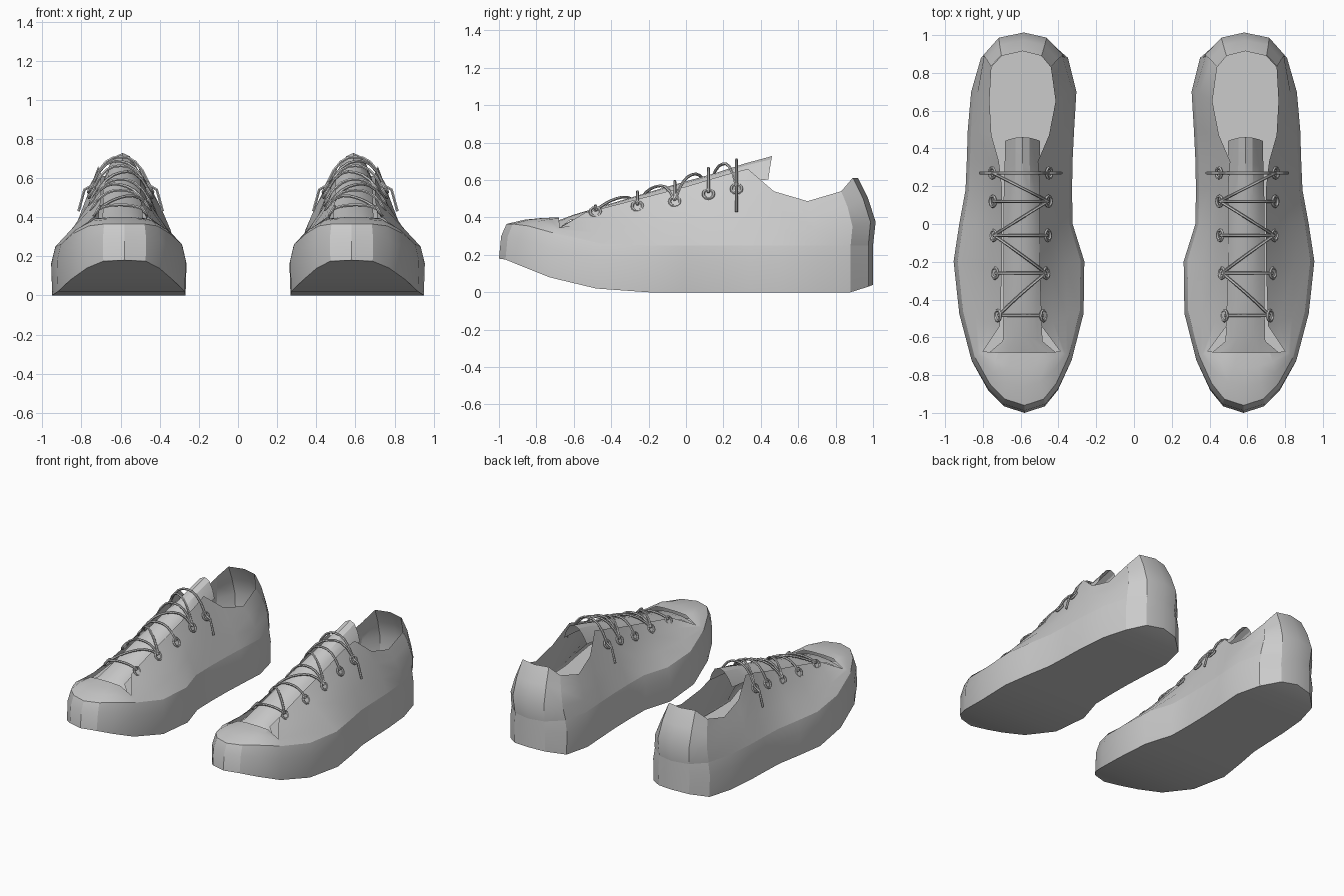
import bpy, bmesh, math
from mathutils import Vector

if "Cube" in bpy.data.objects:
    bpy.data.objects.remove(bpy.data.objects["Cube"])

CX = 0.6   # centre line of one shoe; the other is mirrored over x = 0

# outline stations, toe to heel: y, inner x, outer x, bottom z, seam z
OUT = [(-.965, -.13, .09, .175, .365), (-.88, -.20, .175, .14, .355), (-.73, -.27, .26, .08, .315),
       (-.48, -.333, .325, .02, .262), (-.2, -.337, .355, 0, .25), (0, -.275, .325, 0, .25),
       (.18, -.272, .292, 0, .25), (.34, -.275, .285, 0, .25), (.5, -.283, .28, 0, .25),
       (.7, -.295, .262, 0, .25), (.88, -.25, .21, 0, .25), (.975, -.14, .11, .03, .25)]
# upper edge for the same stations: y, inner x, outer x, z
EDGE = [(-.68, -.05, .05, .40), (-.68, -.12, .12, .395), (-.675, -.21, .2, .345),
        (-.54, -.11, .11, .425), (-.25, -.1, .1, .50), (0, -.1, .1, .565),
        (.2, -.1, .1, .625), (.33, -.09, .115, .66), (.47, -.15, .155, .54),
        (.65, -.185, .165, .487), (.83, -.16, .155, .54), (.89, -.11, .10, .61)]


def loop(toe, sides, heel):
    """Closed ring: toe, inner side, heel, outer side back to toe."""
    return ([Vector(toe)] + [Vector((a, y, z)) for y, a, b, z in sides] + [Vector(heel)]
            + [Vector((b, y, z)) for y, a, b, z in reversed(sides)])


def ring(sx, sy, zf):
    """Outline ring scaled in x, pulled back at the toe; zf blends bottom to seam."""
    f = lambda y: y * sy if y < 0 else y
    s = [(f(y), a * sx, b * sx, zb + (zs - zb) * zf) for y, a, b, zb, zs in OUT]
    return loop((-.02, -sy, .18 + .185 * zf), s, (-.02, 1, .04 + .21 * zf))


def finish(ob, angle=25):
    bpy.ops.object.select_all(action='DESELECT')
    ob.select_set(True)
    bpy.context.view_layer.objects.active = ob
    if ob.type != 'MESH':
        bpy.ops.object.convert(target='MESH')
        ob = bpy.context.object
    bpy.ops.object.shade_smooth_by_angle(angle=math.radians(angle))
    m = ob.modifiers.new("pair", 'MIRROR')
    m.use_mirror_merge = False
    return ob


def loft(name, rows, closed=True, cap=False, angle=25):
    bm = bmesh.new()
    vs = [[bm.verts.new((p[0] + CX, p[1], p[2])) for p in r] for r in rows]
    n = len(rows[0])
    for r, q in zip(vs, vs[1:]):
        for i in range(n if closed else n - 1):
            j = (i + 1) % n
            bm.faces.new((r[i], r[j], q[j], q[i]))
    if cap:
        # bottom is closed by cross strips between the inner and outer side
        r = vs[0]
        bm.faces.new((r[0], r[1], r[-1]))
        for i in range(1, n // 2 - 1):
            bm.faces.new((r[i], r[i + 1], r[n - i - 1], r[n - i]))
        bm.faces.new((r[n // 2 - 1], r[n // 2], r[n // 2 + 1]))
    bmesh.ops.recalc_face_normals(bm, faces=bm.faces)
    me = bpy.data.meshes.new(name)
    bm.to_mesh(me)
    bm.free()
    ob = bpy.data.objects.new(name, me)
    bpy.context.collection.objects.link(ob)
    return finish(ob, angle)


# sole with raised toe bumper
bottom, shoulder, seam = ring(.985, 1, 0), ring(1, .988, .65), ring(.94, .96, 1)
loft("sole", [bottom, shoulder, seam], cap=True)

# upper: seam to throat and collar edge
edge = loop((0, -.68, .40), EDGE, (-.01, .915, .612))
mids = []
for t, k in ((.35, .022), (.7, .016)):
    row = []
    for s, e in zip(seam, edge):
        p = s.lerp(e, t)
        if s.y > .6:
            p.y += k * 1.8 * (s.y - .6) / .4
            p.x += math.copysign(k * .5, s.x) if abs(s.x) > .05 else 0
        if s.y < -.6:
            p.z += k * .5
        row.append(p)
    mids.append(row)
loft("upper", [seam] + mids + [edge])

# heel patch: the back columns of the upper, lifted slightly
n = len(seam)
back = range(n // 2 - 2, n // 2 + 3)
loft("heel_patch", [[r[i] + Vector((r[i].x * .02, .004 if r is not seam else 0, 0)) for i in back]
                    for r in [seam] + mids + [edge]], closed=False)

# insole seen through the opening
floor = [Vector((p.x * .93, p.y * .95, .25)) for p in seam]
loft("insole", [floor], cap=True)

# tongue: y, half width, crown z, side drop
TONGUE = [(-.68, .2, .385, .06), (-.6, .105, .415, .03), (-.4, .1, .475, .04), (-.1, .1, .565, .05),
          (.15, .1, .635, .07), (.32, .095, .69, .1), (.46, .092, .728, .125)]
loft("tongue", [[Vector((-.01 + w * u, y - .02 * u * u, z - d * abs(u) ** 2.2)) for u in
                 (-1, -.75, -.4, 0, .4, .75, 1)] for y, w, z, d in TONGUE], closed=False)


def tube(name, pts, r=.008):
    cu = bpy.data.curves.new(name, 'CURVE')
    cu.dimensions = '3D'
    cu.bevel_depth = r
    cu.bevel_resolution = 1
    cu.use_fill_caps = True
    sp = cu.splines.new('POLY')
    sp.points.add(len(pts) - 1)
    for q, p in zip(sp.points, pts):
        q.co = (p[0] + CX, p[1], p[2], 1)
    ob = bpy.data.objects.new(name, cu)
    bpy.context.collection.objects.link(ob)
    return finish(ob, 50)


# eyelet rows: y, half spacing, eyelet z, lace crown z
ROWS = [(-.485, .115, .43, .455), (-.26, .13, .46, .53), (-.06, .138, .485, .585),
        (.12, .142, .525, .655), (.27, .145, .553, .70)]


def over(a, b, sa, sb):
    """Lace path across the tongue from row a side sa to row b side sb."""
    pts = []
    for i in range(9):
        t = i / 8
        y, w, z, c = [p + (q - p) * t for p, q in zip(a, b)]
        u = sa + (sb - sa) * t
        pts.append((w * u * 1.03, y, c + .008 - (c - z) * abs(u) ** 2.5))
    return pts


for i, row in enumerate(ROWS):
    y, w, z, c = row
    for s in (-1, 1):
        nrm = Vector((s * .85, 0, .5))
        bpy.ops.mesh.primitive_torus_add(major_segments=12, minor_segments=6, major_radius=.028,
                                         minor_radius=.008, location=(CX + s * (w + .006), y, z),
                                         rotation=nrm.to_track_quat('Z', 'Y').to_euler())
        bpy.context.object.name = "eyelet"
        bpy.ops.object.transform_apply(location=True, rotation=True, scale=True)
        finish(bpy.context.object, 50)
    # straight lace bar and zigzag lace to the next row
    tube("lace_bar", over(row, row, -1, 1))
    if i < 4:
        s = 1 if i % 2 == 0 else -1
        tube("lace_zigzag", over(row, ROWS[i + 1], s, -s))
# hanging lace ends
for s in (-1, 1):
    tube("lace_end", [(s * .15, .27, .56), (s * .185, .27, .54), (s * .215, .27, .43)])
